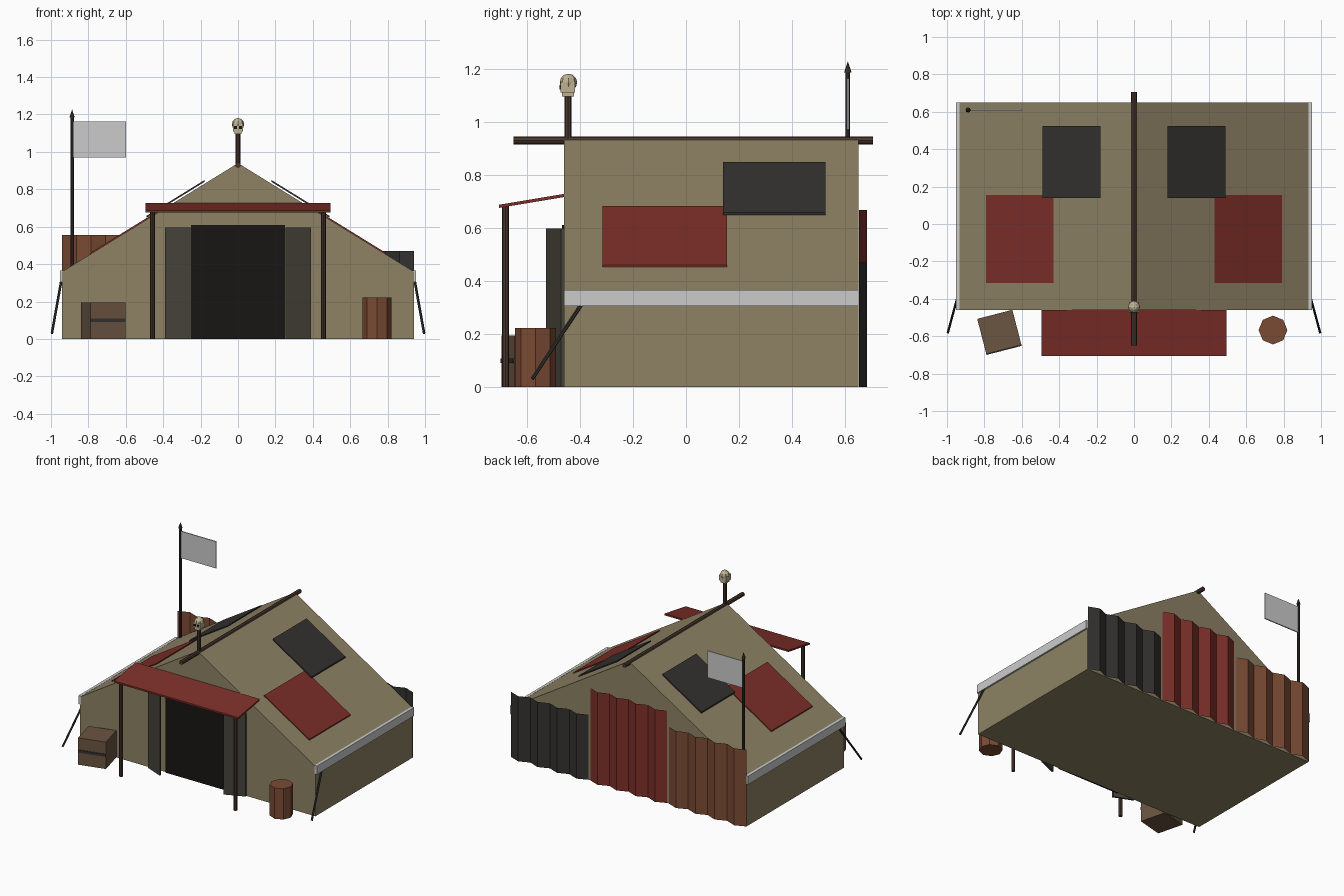
import bpy, bmesh, math
from mathutils import Vector, Matrix

if "Cube" in bpy.data.objects:
    bpy.data.objects.remove(bpy.data.objects["Cube"])

MATS = {}


def mat(hexcol):
    if hexcol is None:
        return None
    if hexcol not in MATS:
        m = bpy.data.materials.new("colour_" + hexcol)
        rgb = [(int(hexcol[i:i + 2], 16) / 255) ** 2.2 for i in (0, 2, 4)]
        m.diffuse_color = (*rgb, 1)
        m.use_nodes = True
        m.node_tree.nodes["Principled BSDF"].inputs["Base Color"].default_value = m.diffuse_color
        MATS[hexcol] = m
    return MATS[hexcol]


def finish(name, bm, col, closed=True):
    if closed:
        bmesh.ops.recalc_face_normals(bm, faces=bm.faces)
    me = bpy.data.meshes.new(name)
    bm.to_mesh(me)
    bm.free()
    if col:
        me.materials.append(mat(col))
    ob = bpy.data.objects.new(name, me)
    bpy.context.collection.objects.link(ob)
    return ob


def box(name, lo, hi, col, rot=0.0):
    lo, hi = Vector(lo), Vector(hi)
    bm = bmesh.new()
    bmesh.ops.create_cube(bm, size=1, matrix=Matrix.Translation((lo + hi) / 2)
                          @ Matrix.Rotation(rot, 4, 'Z') @ Matrix.Diagonal((*(hi - lo), 1)))
    return finish(name, bm, col)


def rod(name, a, b, r, col, sides=8, r2=None):
    a, b = Vector(a), Vector(b)
    d = b - a
    bm = bmesh.new()
    bmesh.ops.create_cone(bm, cap_ends=True, segments=sides, radius1=r,
                          radius2=r if r2 is None else r2, depth=d.length,
                          matrix=Matrix.Translation((a + b) / 2) @ d.to_track_quat('Z', 'Y').to_matrix().to_4x4())
    return finish(name, bm, col)


def prism(name, pts, step, col):
    """Extrude a polygon of 3D points along the vector step."""
    bm = bmesh.new()
    f = bm.faces.new([bm.verts.new(p) for p in pts])
    new = bmesh.ops.extrude_face_region(bm, geom=[f])["geom"]
    bmesh.ops.translate(bm, vec=step, verts=[v for v in new if isinstance(v, bmesh.types.BMVert)])
    return finish(name, bm, col)


TENT, RED, DARK, RUST = "8C8164", "7C322D", "373533", "7A4C37"
WOOD, DOOR, FLAP, BONE, CRATE = "4C3A32", "1E1C1A", "48443C", "BDB192", "6A5543"
Y0, Y1 = -0.46, 0.65

# Tent body
prism("tent_body", [(x, Y0, z) for x, z in
      ((-.94, 0), (.94, 0), (.94, .36), (0, .94), (-.94, .36))], (0, Y1 - Y0, 0), TENT)
rod("ridge_pole", (0, -.65, .93), (0, .705, .93), .015, WOOD)


def roof_z(x):
    return .94 - .617 * x


def roof_patch(name, s, x0, x1, y0, y1, gap, thick, col):
    pts = [(x0, roof_z(x0) + gap), (x1, roof_z(x1) + gap),
           (x1, roof_z(x1) + gap + thick), (x0, roof_z(x0) + gap + thick)]
    prism(name, [(s * x, y0, z) for x, z in pts], (0, y1 - y0, 0), col)


# Parts mirrored left and right
for s, side in ((-1, "left"), (1, "right")):
    roof_patch("red_patch_" + side, s, .43, .79, -.315, .155, -.005, .013, RED)
    roof_patch("dark_patch_" + side, s, .18, .49, .14, .525, .01, .01, DARK)
    x = sorted((s * .932, s * .952))
    box("eave_strip_" + side, (x[0], Y0, .305), (x[1], Y1, .366), None)
    rod("guy_rope_" + side, (s * .945, -.395, .31), (s * .995, -.58, .03), .007, DARK, 6)
    rod("awning_post_" + side, (s * .457, -.68, 0), (s * .457, -.68, .682), .013, WOOD)
    prism("door_flap_" + side, [(s * .255, -.528, 0), (s * .39, -.472, 0),
          (s * .39, -.458, 0), (s * .255, -.514, 0)], (0, 0, .597), FLAP)
    box("skull_eye_" + side, (s * .013 - .008, -.477, 1.122), (s * .013 + .008, -.468, 1.138), DOOR)

# Entrance and awning
box("doorway", (-.25, -.468, 0), (.25, -.455, .61), DOOR)
prism("awning", [(-.495, -.705, .675), (-.495, -.46, .716), (-.495, -.46, .728), (-.495, -.705, .687)],
      (.99, 0, 0), RED)

# Skull on a stake
rod("skull_stake", (0, -.445, .92), (0, -.445, 1.11), .013, WOOD)
bm = bmesh.new()
bmesh.ops.create_uvsphere(bm, u_segments=8, v_segments=6, radius=.033,
                          matrix=Matrix.Translation((0, -.443, 1.148)))
finish("skull_cranium", bm, BONE)
box("skull_face", (-.028, -.473, 1.11), (.028, -.418, 1.15), BONE)
box("skull_jaw", (-.02, -.468, 1.095), (.02, -.422, 1.112), BONE)

# Flag
rod("flag_pole", (-.887, .61, .3), (-.887, .61, 1.19), .009, DARK)
rod("flag_tip", (-.887, .61, 1.185), (-.887, .61, 1.228), .014, WOOD, 8, 0)
box("flag", (-.88, .606, .97), (-.6, .614, 1.163), None)

# Corrugated sheets along the back wall
for name, x0, x1, h, col in (("rust_sheet", -.94, -.32, .555, RUST),
                             ("red_sheet", -.305, .305, .667, RED), ("dark_sheet", .32, .94, .47, DARK)):
    bm = bmesh.new()
    cols = []
    for i in range(9):
        px, py = x0 + (x1 - x0) * i / 8, .653 + .03 * (i % 2)
        cols.append([bm.verts.new((px, py, z)) for z in (0, h)])
    for a, b in zip(cols, cols[1:]):
        bm.faces.new((b[0], a[0], a[1], b[1]))
    finish("back_" + name, bm, col, closed=False)

# Barrel and crate
rod("barrel", (.743, -.567, 0), (.743, -.567, .222), .077, RUST, 8)
c, t = Vector((-.72, -.577, 0)), math.radians(14.5)
box("crate", c - Vector((.097, .097, 0)), c + Vector((.097, .097, .194)), CRATE, t)
m = c + Vector((math.sin(t), -math.cos(t), 0)) * .098
box("crate_band", m + Vector((-.097, -.004, .09)), m + Vector((.097, .004, .108)), DARK, t)
